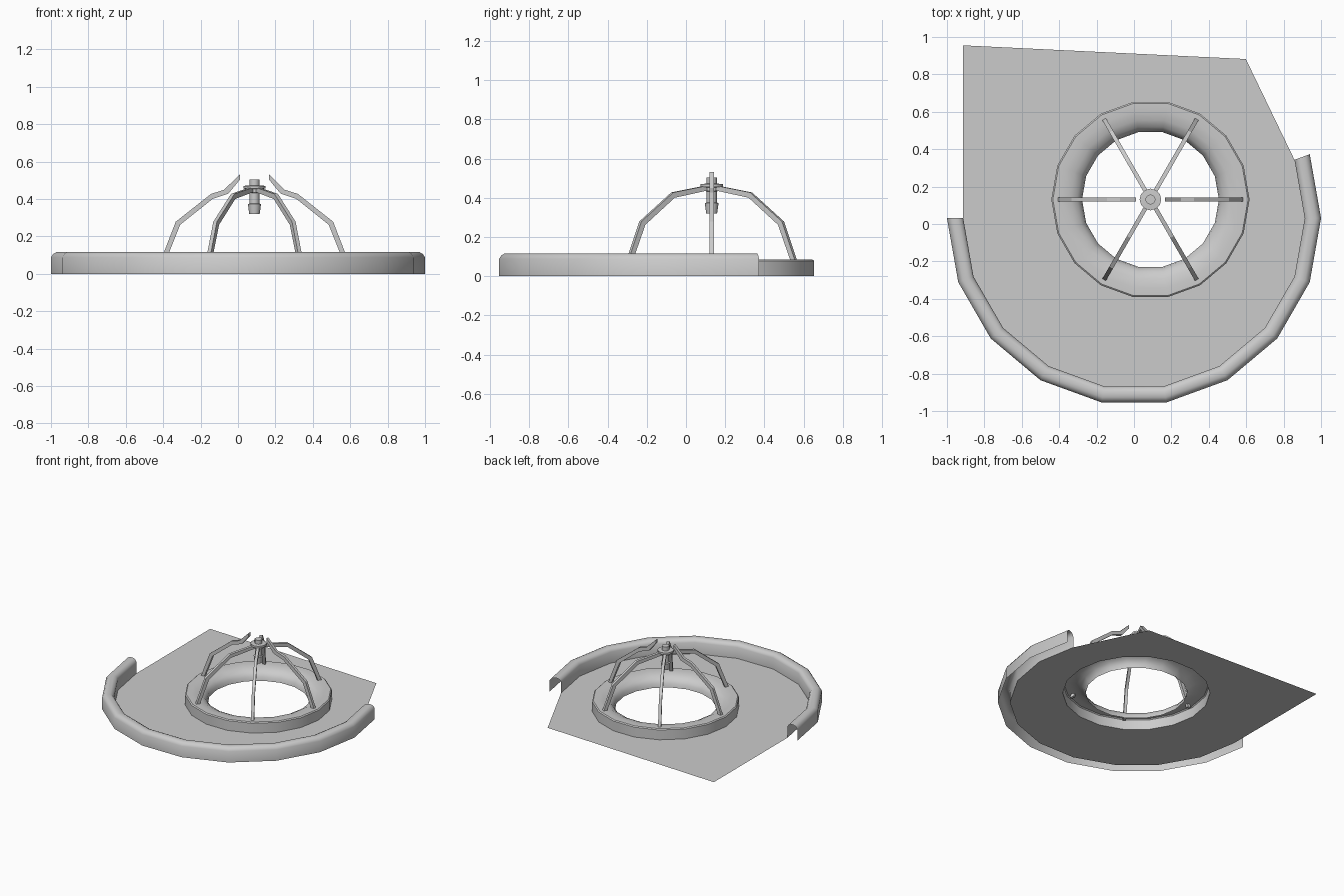
import bpy, bmesh
from math import cos, sin, radians
from mathutils import Matrix

if "Cube" in bpy.data.objects:
    bpy.data.objects.remove(bpy.data.objects["Cube"])

CX, CY = 0.088, 0.131      # centre of the ring and cage
WY = 0.031                 # y centre of the curved outer wall


def finish(name, bm, smooth=0):
    me = bpy.data.meshes.new(name)
    bm.to_mesh(me)
    bm.free()
    ob = bpy.data.objects.new(name, me)
    bpy.context.collection.objects.link(ob)
    if smooth:
        bpy.ops.object.select_all(action='DESELECT')
        ob.select_set(True)
        bpy.context.view_layer.objects.active = ob
        bpy.ops.object.shade_smooth_by_angle(angle=radians(smooth))
    return ob


def sweep(name, profile, angles, cx, cy, closed, smooth):
    """Turn an (r, z) profile about a vertical axis through the given angles."""
    bm = bmesh.new()
    rows = [[bm.verts.new((cx + r * cos(radians(a)), cy + r * sin(radians(a)), z))
             for r, z in profile] for a in angles]
    for i in range(len(rows) if closed else len(rows) - 1):
        a, b = rows[i], rows[(i + 1) % len(rows)]
        for j in range(len(profile) - 1):
            bm.faces.new((a[j], b[j], b[j + 1], a[j + 1]))
    bmesh.ops.remove_doubles(bm, verts=bm.verts, dist=1e-5)
    return finish(name, bm, smooth)


def plate(name, outer, inner, width, angle):
    """Rib: strip between two (r, z) lines, given thickness, turned about the hub."""
    bm = bmesh.new()
    rows = [[bm.verts.new((r, s * width / 2, z)) for (r, z), s in
             ((o, -1), (o, 1), (i, 1), (i, -1))] for o, i in zip(outer, inner)]
    for a, b in zip(rows, rows[1:]):
        for j in range(4):
            k = (j + 1) % 4
            bm.faces.new((a[j], a[k], b[k], b[j]))
    bm.faces.new(rows[0])
    bm.faces.new(rows[-1])
    bmesh.ops.recalc_face_normals(bm, faces=bm.faces)
    bm.transform(Matrix.Translation((CX, CY, 0)) @ Matrix.Rotation(radians(angle), 4, 'Z'))
    return finish(name, bm)


full = range(0, 360, 20)
arc = range(180, 381, 20)

# curved outer wall, open underneath
sweep("outer_wall", [(1, 0), (1, .088), (.988, .106), (.972, .115), (.942, .115),
                     (.924, .106), (.913, .088), (.913, 0)], arc, 0, WY, False, 40)

# centre ring, hollow underneath
sweep("centre_ring", [(.53, 0), (.53, .078), (.522, .085), (.48, .085), (.43, .077),
                      (.393, .058), (.372, .03), (.366, 0)], full, CX, CY, True, 40)

# ground sheet with a hole under the ring
bm = bmesh.new()
edge = [(.913 * cos(radians(a)), WY + .913 * sin(radians(a))) for a in arc]
edge += [(.598, .882), (-.913, .955)]
hole = [(CX + .53 * cos(radians(a)), CY + .53 * sin(radians(a))) for a in full]
for loop in (edge, hole):
    vs = [bm.verts.new((x, y, 0)) for x, y in loop]
    for i, v in enumerate(vs):
        bm.edges.new((v, vs[(i + 1) % len(vs)]))
bmesh.ops.triangle_fill(bm, use_beauty=True, edges=bm.edges[:], normal=(0, 0, 1))
for f in bm.faces:
    f.normal_update()
    if f.normal.z < 0:
        f.normal_flip()
finish("ground_sheet", bm)

# cage ribs: two side ribs end in upturned tips, the others meet the hub
outer = [(.505, .06), (.421, .278), (.232, .427)]
inner = [(.478, .06), (.397, .262), (.224, .4)]
for n in range(6):
    if n % 3 == 0:
        o, i = [(.162, .449), (.078, .532)], [(.138, .436), (.078, .503)]
        # short arm that carries the tip
        i[0] = (.140, .428)
    else:
        o, i = [(.03, .462)], [(.03, .437)]
    plate(f"cage_rib_{n + 1}", outer + o, inner + i, .022, n * 60)

# hub and hanging nozzle
sweep("hub", [(0, .32), (.028, .32), (.035, .372), (.026, .376), (.026, .432),
              (.036, .435), (.036, .453), (.058, .455), (.058, .47), (.027, .472),
              (.027, .503), (0, .503)], range(0, 360, 30), CX, CY, True, 35)
